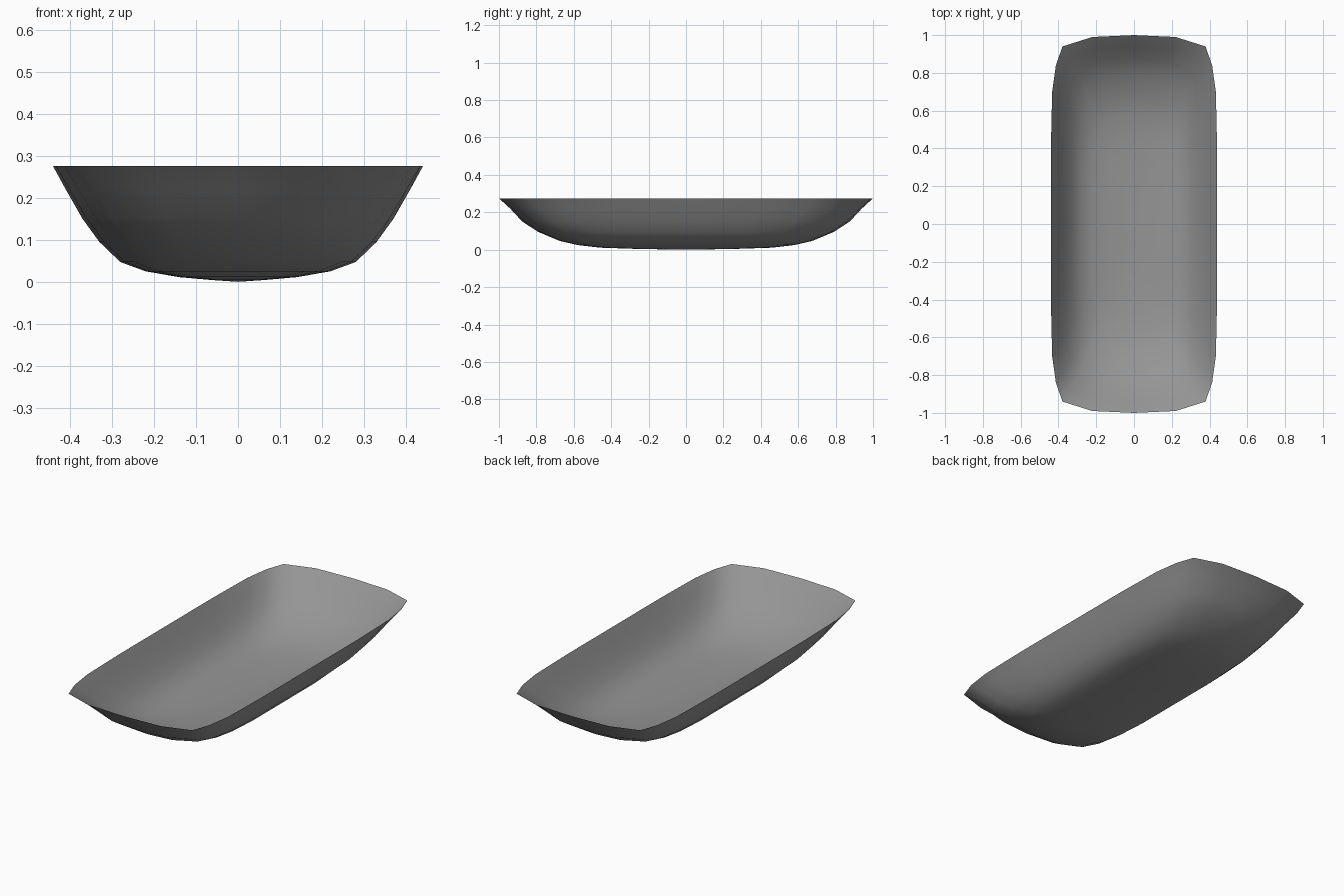
import bpy
import bmesh
from mathutils import Vector

cube = bpy.data.objects.get("Cube")
if cube:
    bpy.data.objects.remove(cube, do_unlink=True)

# Plain grey material
grey = bpy.data.materials.new("plain grey")
grey.use_nodes = True
colour = (0.3, 0.3, 0.3, 1)
grey.diffuse_color = colour
grey.node_tree.nodes["Principled BSDF"].inputs["Base Color"].default_value = colour

# One quarter of the rim, and of the rounder floor outline, as unit shapes
rim = [(1, 0), (1, 0.4), (0.985, 0.7), (0.94, 0.84), (0.86, 0.94), (0.5, 0.99), (0, 1)]
floor = [(1, 0), (1, 0.4), (0.96, 0.64), (0.88, 0.8), (0.74, 0.9), (0.4, 0.98), (0, 1)]


def full_loop(q):
    """Mirror a quarter outline into a closed loop."""
    left = [(-x, y) for x, y in reversed(q[:-1])]
    half = q + left
    return half + [(x, -y) for x, y in reversed(half[1:-1])]


rim_loop, floor_loop = full_loop(rim), full_loop(floor)

# Wall profile: half width, half length, height, share of the floor outline
levels = [(0.44, 1.0, 0.275, 0), (0.41, 0.94, 0.22, 0.25), (0.37, 0.875, 0.15, 0.5),
          (0.33, 0.79, 0.095, 0.75), (0.28, 0.675, 0.047, 1), (0.22, 0.58, 0.025, 1),
          (0.14, 0.46, 0.011, 1), (0.06, 0.25, 0.004, 1)]

# Open dish skinned between the outlines
bm = bmesh.new()
rings = []
for w, l, z, mix in levels:
    ring = []
    for a, b in zip(rim_loop, floor_loop):
        p = Vector(a).lerp(Vector(b), mix)
        ring.append(bm.verts.new((p.x * w, p.y * l, z)))
    rings.append(ring)
n = len(rim_loop)
for top, low in zip(rings, rings[1:]):
    for i in range(n):
        j = (i + 1) % n
        bm.faces.new((top[i], top[j], low[j], low[i]))
centre = bm.verts.new((0, 0, 0.0))
for i in range(n):
    bm.faces.new((rings[-1][i], rings[-1][(i + 1) % n], centre))
for f in bm.faces:
    f.smooth = True
    f.normal_update()
    if f.normal.z < 0:
        f.normal_flip()

mesh = bpy.data.meshes.new("dish_shell")
bm.to_mesh(mesh)
bm.free()
mesh.materials.append(grey)
dish = bpy.data.objects.new("dish_shell", mesh)
bpy.context.collection.objects.link(dish)
